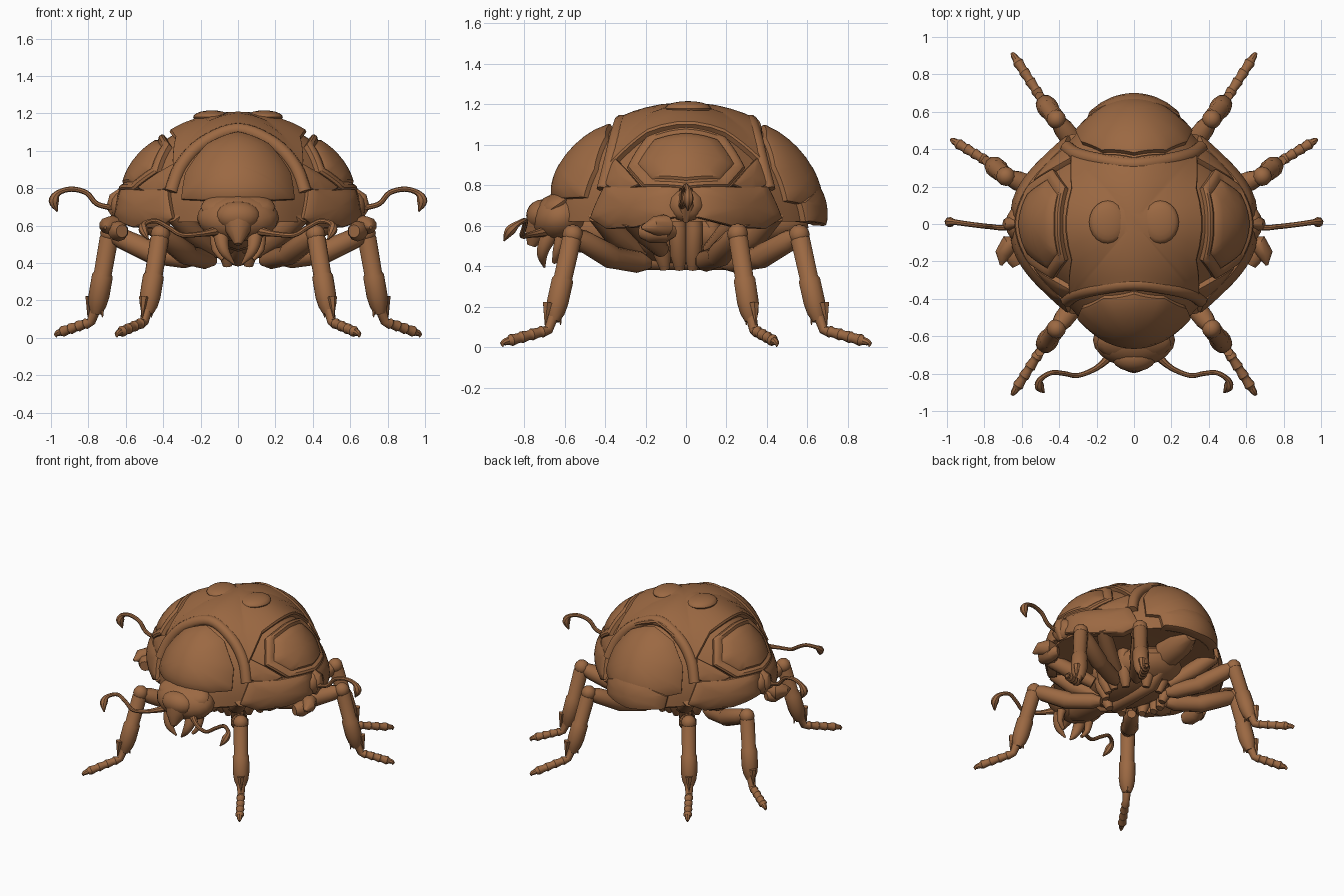
import bpy, bmesh, math
from mathutils import Vector, Matrix

if "Cube" in bpy.data.objects:
    bpy.data.objects.remove(bpy.data.objects["Cube"])

brown = bpy.data.materials.new("chitin brown")
brown.diffuse_color = (0.33, 0.14, 0.055, 1)
brown.use_nodes = True
brown.node_tree.nodes["Principled BSDF"].inputs["Base Color"].default_value = brown.diffuse_color
C = Vector((0, 0, 0.62))
A, B, H = 0.655, 0.675, 0.575


def finish(bm, name, angle=35):
    bmesh.ops.recalc_face_normals(bm, faces=bm.faces[:])
    me = bpy.data.meshes.new(name)
    bm.to_mesh(me)
    bm.free()
    me.shade_smooth()
    me.set_sharp_from_angle(angle=math.radians(angle))
    me.materials.append(brown)
    ob = bpy.data.objects.new(name, me)
    bpy.context.collection.objects.link(ob)
    return ob


def project(p, off=0.0):
    """Push a point radially onto the dome surface (plan is a soft octagon)."""
    d = (Vector(p) - C).normalized()
    r = 1 / math.sqrt((d.x / A) ** 2 + (d.y / B) ** 2 + (d.z / H) ** 2)
    flat = 1 - d.z * d.z
    r *= 1 - 0.135 * math.sin(2 * math.atan2(d.y, d.x)) ** 2 * flat
    return C + d * (r + off)


def loft(bm, rings):
    vs = [[bm.verts.new(p) for p in r] for r in rings]
    n = len(vs[0])
    for a, b in zip(vs, vs[1:]):
        for i in range(n):
            bm.faces.new((a[i], a[(i + 1) % n], b[(i + 1) % n], b[i]))
    bm.faces.new(vs[0])
    bm.faces.new(vs[-1])


def plate(name, pts, thick=0.02, bulge=0.0, sx=1, sy=1, border=0.0):
    """Curved armour plate: outline wrapped on the dome, optional raised border."""
    pts = [Vector((p[0] * sx, p[1] * sy, p[2])) for p in pts]
    edge = []
    for a, b in zip(pts, pts[1:] + pts[:1]):
        edge += [a.lerp(b, i / 5) for i in range(5)]
    mid = sum(edge, Vector()) / len(edge)
    steps = [(1, -0.05), (1, thick * 0.4), (0.95, thick)]
    if border:
        steps += [(0.86, thick), (0.76, thick - border)]
    steps += [(s, thick - border + bulge * (1 - s * s)) for s in (0.7, 0.5, 0.3, 0.1)]
    bm = bmesh.new()
    loft(bm, [[project(mid.lerp(e, s), o) for e in edge] for s, o in steps])
    return finish(bm, name)


def smooth_path(pts, k):
    out = []
    for i in range(len(pts) - 1):
        p0, p1, p2, p3 = (pts[max(i - 1, 0)], pts[i], pts[i + 1], pts[min(i + 2, len(pts) - 1)])
        for j in range(k):
            t = j / k
            out.append(0.5 * (2 * p1 + (p2 - p0) * t + (2 * p0 - 5 * p1 + 4 * p2 - p3) * t * t
                              + (3 * p1 - p0 - 3 * p2 + p3) * t ** 3))
    return out + [pts[-1]]


def tube(name, pts, sx=1, sy=1, k=1, segs=10):
    """Tapered limb through (x, y, z, radius) points."""
    q = smooth_path([Vector(p) for p in pts], k)
    ps = [Vector((p[0] * sx, p[1] * sy, p[2])) for p in q]
    rings, prev = [], None
    for i, p in enumerate(ps):
        t = (ps[min(i + 1, len(ps) - 1)] - ps[max(i - 1, 0)]).normalized()
        u = prev or (Vector((0, 0, 1)) if abs(t.z) < 0.8 else Vector((1, 0, 0)))
        u = (u - t * u.dot(t)).normalized()
        prev, w = u, t.cross(u)
        r = max(q[i][3], 0.002)
        rings.append([p + r * (math.cos(a) * u + math.sin(a) * w)
                      for a in (math.tau * j / segs for j in range(segs))])
    bm = bmesh.new()
    loft(bm, rings)
    return finish(bm, name, 40)


def ball(name, c, r, n=20, tilt=0):
    bm = bmesh.new()
    m = Matrix.Translation(c) @ Matrix.Rotation(tilt, 4, 'X') @ Matrix.Diagonal((*r, 1))
    bmesh.ops.create_uvsphere(bm, u_segments=n, v_segments=n // 2, radius=1, matrix=m)
    return finish(bm, name)


# inner dome under the plates
bm = bmesh.new()
rings = [[Vector((0.33 * math.cos(a), 0.33 * math.sin(a), 0.64)) for a in
          (math.tau * j / 48 for j in range(48))]]
for e in range(0, 90, 6):
    el = math.radians(e)
    rings.append([project(C + Vector((math.cos(a) * math.cos(el), math.sin(a) * math.cos(el), math.sin(el))),
                          -0.02) for a in (math.tau * j / 48 for j in range(48))])
loft(bm, rings)
finish(bm, "inner_dome")

# top, front and rear armour
top = [(0, .36, 1.12), (.2, .39, 1.06), (.37, .44, .92), (.35, .2, 1.08), (.35, -.2, 1.08),
       (.38, -.43, .9), (.2, -.37, 1.06), (0, -.33, 1.12)]
top += [(-x, y, z) for x, y, z in reversed(top[1:-1])]
plate("top_plate", top, 0.015)
front = [(0, -.38, 1.11), (.17, -.41, 1.05), (.28, -.45, .88), (.3, -.5, .74), (.2, -.62, .74), (0, -.66, .74)]
plate("front_shield", front + [(-x, y, z) for x, y, z in reversed(front[1:-1])], 0.01, 0.025)
rear = [(0, .39, 1.11), (.18, .41, 1.05), (.29, .45, .9), (.3, .48, .72), (.2, .62, .7), (0, .67, .7)]
plate("rear_shield", rear + [(-x, y, z) for x, y, z in reversed(rear[1:-1])], 0.01, 0.015)
# raised arches framing both shields
for sy, nm in ((-1, "front"), (1, "rear")):
    arch = [(-.36, .41, .78), (-.32, .39, .93), (-.2, .36, 1.06), (0, .33, 1.13),
            (.2, .36, 1.06), (.32, .39, .93), (.36, .41, .78)]
    tube(nm + "_arch_ridge", [(*project((x, y * sy, z), -0.014), .038) for x, y, z in arch], k=5)
# tail segment under the rear shield
tail = [(0, .66, .79), (.13, .62, .77), (.24, .55, .71), (.22, .55, .62), (.1, .63, .61), (0, .66, .6)]
plate("tail_segment", tail + [(-x, y, z) for x, y, z in reversed(tail[1:-1])], 0.018, 0.01)

# head, lip and snout
ball("head", (0, -.62, .64), (.22, .145, .125), tilt=.35)
ball("head_crest", (0, -.64, .70), (.2, .11, .06), tilt=.6)
ball("brow", (0, -.71, .65), (.12, .08, .08))
tube("snout", [(0, -.7, .62, .1), (0, -.745, .56, .06), (0, -.765, .5, .02)], segs=12)

for s, side in ((1, "right"), (-1, "left")):
    # side armour
    plate(side + "_side_plate", [(.39, .21, 1.06), (.40, 0, 1.09), (.39, -.21, 1.06), (.49, -.33, .92),
                                 (.58, -.22, .8), (.62, 0, .78), (.58, .22, .8), (.49, .33, .92)],
          0.015, 0.02, s, border=0.014)
    for sy, nm in ((-1, "front"), (1, "rear")):
        plate(f"{side}_{nm}_corner_plate", [(.38, .4, .98), (.48, .34, .92), (.56, .24, .81), (.5, .36, .77),
                                            (.39, .43, .82)], 0.008, 0.008, s, sy)
        plate(f"{side}_{nm}_lower_plate", [(.63, .03, .79), (.54, .28, .8), (.41, .44, .81), (.37, .5, .64),
                                           (.46, .42, .58), (.57, .25, .59), (.65, .05, .64)],
              0.012, 0.018, s, sy)
        # inner flaps and folded struts beneath the shell
        tube(f"{side}_{nm}_inner_flap", [(.34, .44 * sy, .66, .05), (.24, .35 * sy, .56, .06),
                                         (.12, .22 * sy, .46, .04)], s)
        tube(f"{side}_{nm}_rim_flap", [(.52, .28 * sy, .64, .05), (.4, .2 * sy, .56, .055),
                                       (.26, .12 * sy, .48, .04)], s)
        for i, (x, y) in enumerate(((.07, .24), (.2, .13), (.25, .04))):
            tube(f"{side}_{nm}_strut_{i}", [(x, y * sy, .70, .04), (x, y * sy, .58, .045),
                                            (x * .9, y * .9 * sy, .46, .045), (x * .8, y * .8 * sy, .385, .025)], s)
    # round top boss
    ball(side + "_top_boss", (.14 * s, .01, 1.18), (.1, .115, .036))
    # side boss, spike, fin and barrel
    ball(side + "_side_hub", (.63 * s, 0, .7), (.055, .09, .08), n=12)
    tube(side + "_side_spike", [(.62, 0, .8, .008), (.655, 0, .75, .035), (.665, 0, .7, .04), (.64, 0, .62, .015)], s)
    tube(side + "_side_fin", [(.6, -.1, .6, .03), (.67, -.11, .6, .055), (.7, -.16, .6, .045), (.71, -.22, .59, .008)], s)
    tube(side + "_side_barrel", [(.62, -.22, .57, .035), (.64, -.18, .57, .055), (.64, -.1, .57, .055),
                                 (.62, -.06, .57, .03)], s)
    # feelers
    tube(side + "_side_feeler", [(.62, 0, .69, .025), (.7, -.02, .7, .015), (.76, -.015, .72, .014),
                                 (.81, -.01, .775, .014), (.89, 0, .795, .014), (.96, .01, .775, .016),
                                 (.985, .01, .73, .028), (.965, .01, .675, .004)], s, k=4, segs=8)
    tube(side + "_front_feeler", [(.12, -.7, .57, .025), (.2, -.77, .555, .015), (.3, -.81, .55, .013),
                                  (.37, -.8, .59, .013), (.44, -.795, .625, .013), (.5, -.83, .61, .015),
                                  (.505, -.87, .575, .026), (.48, -.9, .525, .004)], s, k=4, segs=8)
    # jaws
    tube(side + "_jaw", [(.09, -.67, .56, .045), (.085, -.7, .5, .035), (.065, -.71, .45, .025),
                         (.02, -.7, .395, .005)], s, k=3)
    tube(side + "_mouth_feeler", [(.12, -.62, .54, .03), (.12, -.64, .47, .02), (.08, -.65, .42, .012)], s, k=2)
    # legs: femur, shin, spurs, foot and claw
    for nm, sy, hip, knee, ankle, toe in (
            ("front", -1, (.16, .22, .425), (.415, .56, .555), (.485, .655, .13), (.63, .88, .03)),
            ("middle", 1, (.26, .09, .43), (.685, .255, .56), (.76, .32, .13), (.95, .435, .03)),
            ("rear", 1, (.16, .22, .425), (.415, .56, .555), (.485, .655, .13), (.63, .88, .03))):
        n = f"{side}_{nm}_leg"
        h, kn, an, to = (Vector(v) for v in (hip, knee, ankle, toe))

        def at(a, b, t, r, dz=0.0):
            p = a.lerp(b, t)
            return (p.x, p.y, p.z + dz, r)
        tube(n + "_femur", [at(h, kn, -.1, .03), at(h, kn, .05, .055, -.01), at(h, kn, .4, .055, -.035),
                            at(h, kn, .45, .062, -.035), at(h, kn, .85, .055, -.01), at(h, kn, 1.02, .035)], s, sy)
        ball(n + "_knee", (kn.x * s, kn.y * sy, kn.z), (.052, .052, .052), n=12)
        tube(n + "_shin", [at(kn, an, -.03, .03), at(kn, an, .06, .05), at(kn, an, .5, .048), at(kn, an, .53, .056),
                           at(kn, an, .78, .056), at(kn, an, .9, .048), at(kn, an, 1, .03)], s, sy)
        out = (to - an)
        out.z = 0
        out.normalize()
        for d in (.035, -.03):
            b = an + out * d
            tube(f"{n}_spur_{'outer' if d > 0 else 'inner'}",
                 [(b.x, b.y, b.z + .09, .026), (b.x + out.x * d * .4, b.y + out.y * d * .4, b.z - .02, .003)], s, sy, segs=6)
        base = Vector((an.x, an.y, .085)) + out * .03
        foot = [(an.x, an.y, an.z + .03, .03)]
        for t in (0, .25, .5, .75):
            foot += [at(base, to, t, .024), at(base, to, t + .17, .03), at(base, to, t + .2, .025)]
        tube(n + "_foot", foot + [at(base, to, 1, .02)], s, sy)
        tube(n + "_claw", [at(base, to, .94, .02), at(base, to, 1.06, .018), at(base, to, 1.14, .012, -.005),
                           at(base, to, 1.12, .002, -.022)], s, sy, k=2, segs=8)

# belly
ball("belly", (0, 0, .56), (.26, .4, .15))
tube("breast_keel", [(0, -.3, .5, .03), (0, -.2, .43, .05), (0, .2, .43, .05), (0, .3, .5, .03)])
tube("throat", [(0, -.35, .58, .12), (0, -.55, .59, .12), (0, -.64, .6, .09)])
tube("tail_underside", [(0, .35, .6, .1), (0, .5, .63, .1), (0, .6, .64, .05)])
